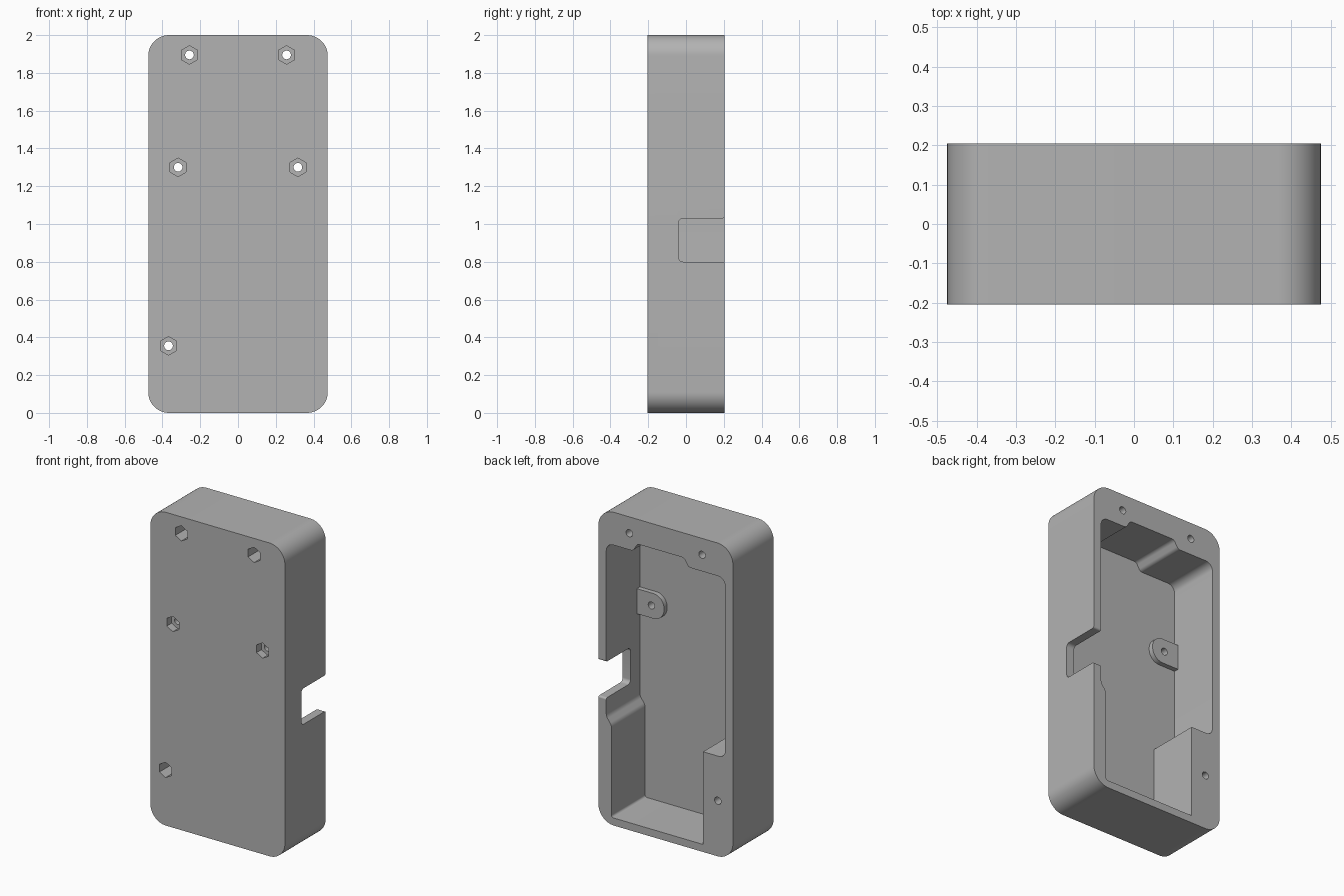
import bpy, bmesh, math
from mathutils import Vector

cube = bpy.data.objects.get("Cube")
if cube:
    bpy.data.objects.remove(cube, do_unlink=True)

grey = bpy.data.materials.new("mid_grey")
grey.use_nodes = True
colour = (0.45, 0.45, 0.45, 1)
grey.diffuse_color = colour
grey.node_tree.nodes["Principled BSDF"].inputs["Base Color"].default_value = colour

HALF_W, BACK, FRONT, FLOOR, TAB_TOP = 0.475, 0.205, -0.205, -0.135, -0.104


def rounded(corners, steps=10):
    """Outline of a polygon whose (a, b, radius) corners are filleted."""
    out = []
    for i, (a, b, r) in enumerate(corners):
        p = Vector((a, b))
        if r == 0:
            out.append(p)
            continue
        u = (Vector(corners[i - 1][:2]) - p).normalized()
        v = (Vector(corners[(i + 1) % len(corners)][:2]) - p).normalized()
        half = u.angle(v) / 2
        start, end = p + u * r / math.tan(half), p + v * r / math.tan(half)
        centre = p + (u + v).normalized() * r / math.sin(half)
        s, e = start - centre, end - centre
        sweep = s.angle(e)
        for k in range(steps + 1):
            t = k / steps
            out.append(centre + (s * math.sin((1 - t) * sweep)
                                 + e * math.sin(t * sweep)) / math.sin(sweep))
    return out


def ngon(x, z, r, sides):
    """Regular polygon with a corner pointing up."""
    return [Vector((x + r * math.sin(k * math.tau / sides),
                    z + r * math.cos(k * math.tau / sides))) for k in range(sides)]


def prism(name, outline, low, high, axis="y"):
    """Extrude an (x, z) outline along y, or a (y, z) outline along x."""
    bm = bmesh.new()
    verts = [bm.verts.new((p.x, low, p.y) if axis == "y" else (low, p.x, p.y))
             for p in outline]
    face = bm.faces.new(verts)
    moved = bmesh.ops.extrude_face_region(bm, geom=[face])["geom"]
    shift = Vector((0, high - low, 0) if axis == "y" else (high - low, 0, 0))
    bmesh.ops.translate(bm, vec=shift,
                        verts=[g for g in moved if isinstance(g, bmesh.types.BMVert)])
    bmesh.ops.recalc_face_normals(bm, faces=bm.faces)
    mesh = bpy.data.meshes.new(name)
    bm.to_mesh(mesh)
    bm.free()
    mesh.materials.append(grey)
    obj = bpy.data.objects.new(name, mesh)
    bpy.context.collection.objects.link(obj)
    return obj


def combine(target, tool, operation):
    """Apply a boolean and drop the tool."""
    tool.hide_render = True
    mod = target.modifiers.new(operation.lower(), "BOOLEAN")
    mod.operation, mod.solver, mod.object = operation, "EXACT", tool
    bpy.context.view_layer.objects.active = target
    bpy.ops.object.modifier_apply(modifier=mod.name)
    bpy.data.objects.remove(tool, do_unlink=True)


# Outer case with rounded corners
R = 0.11
case = prism("case_shell", rounded([(HALF_W, 0, R), (HALF_W, 2, R),
                                    (-HALF_W, 2, R), (-HALF_W, 0, R)], 16), FRONT, BACK)

# Cavity open to the back, stepping round the screw bosses
cavity = rounded([
    (0.383, 0.048, 0.015), (0.383, 0.635, 0.05), (0.42, 0.685, 0.05),
    (0.42, 1.79, 0.05), (0.23, 1.79, 0.03), (0.2, 1.842, 0.03),
    (-0.13, 1.842, 0.03), (-0.16, 1.79, 0.03), (-0.42, 1.79, 0.05),
    (-0.42, 0.64, 0.045), (-0.264, 0.64, 0), (-0.264, 0.048, 0)])
combine(case, prism("cavity_cutter", cavity, FLOOR, BACK + 0.1), "DIFFERENCE")

# Cable notch in the left wall, with eased outer lips
lip = 0.012
notch = rounded([
    (0.3, 0.8 - lip, 0), (0.3, 1.03 + lip, 0), (BACK, 1.03 + lip, 0),
    (BACK, 1.03, lip * 0.99), (-0.04, 1.03, 0.025), (-0.04, 0.8, 0.025),
    (BACK, 0.8, lip * 0.99), (BACK, 0.8 - lip, 0)])
combine(case, prism("notch_cutter", notch, 0.36, 0.6, "x"), "DIFFERENCE")

# Round-ended mounting tabs on the cavity floor
for side in (1, -1):
    tip, wall = side * 0.228, side * 0.44
    tab = rounded([(wall, 1.22, 0), (tip, 1.22, 0.075),
                   (tip, 1.38, 0.075), (wall, 1.38, 0)])
    combine(case, prism("mounting_tab", tab, FLOOR - 0.02, TAB_TOP), "UNION")

# Screw holes with hexagonal nut pockets in the front: x, z, pocket depth
for x, z, depth in [(0.257, 1.895, 0.25), (-0.257, 1.895, 0.25),
                    (0.317, 1.3, 0.05), (-0.317, 1.3, 0.05), (-0.368, 0.355, 0.25)]:
    combine(case, prism("hex_cutter", ngon(x, z, 0.049, 6),
                        FRONT - 0.1, FRONT + depth), "DIFFERENCE")
    combine(case, prism("hole_cutter", ngon(x, z, 0.023, 24),
                        FRONT - 0.2, BACK + 0.2), "DIFFERENCE")

# Smooth the fillets, keep hard edges
bpy.ops.object.select_all(action="DESELECT")
case.select_set(True)
bpy.context.view_layer.objects.active = case
bpy.ops.object.shade_smooth_by_angle(angle=math.radians(30))
